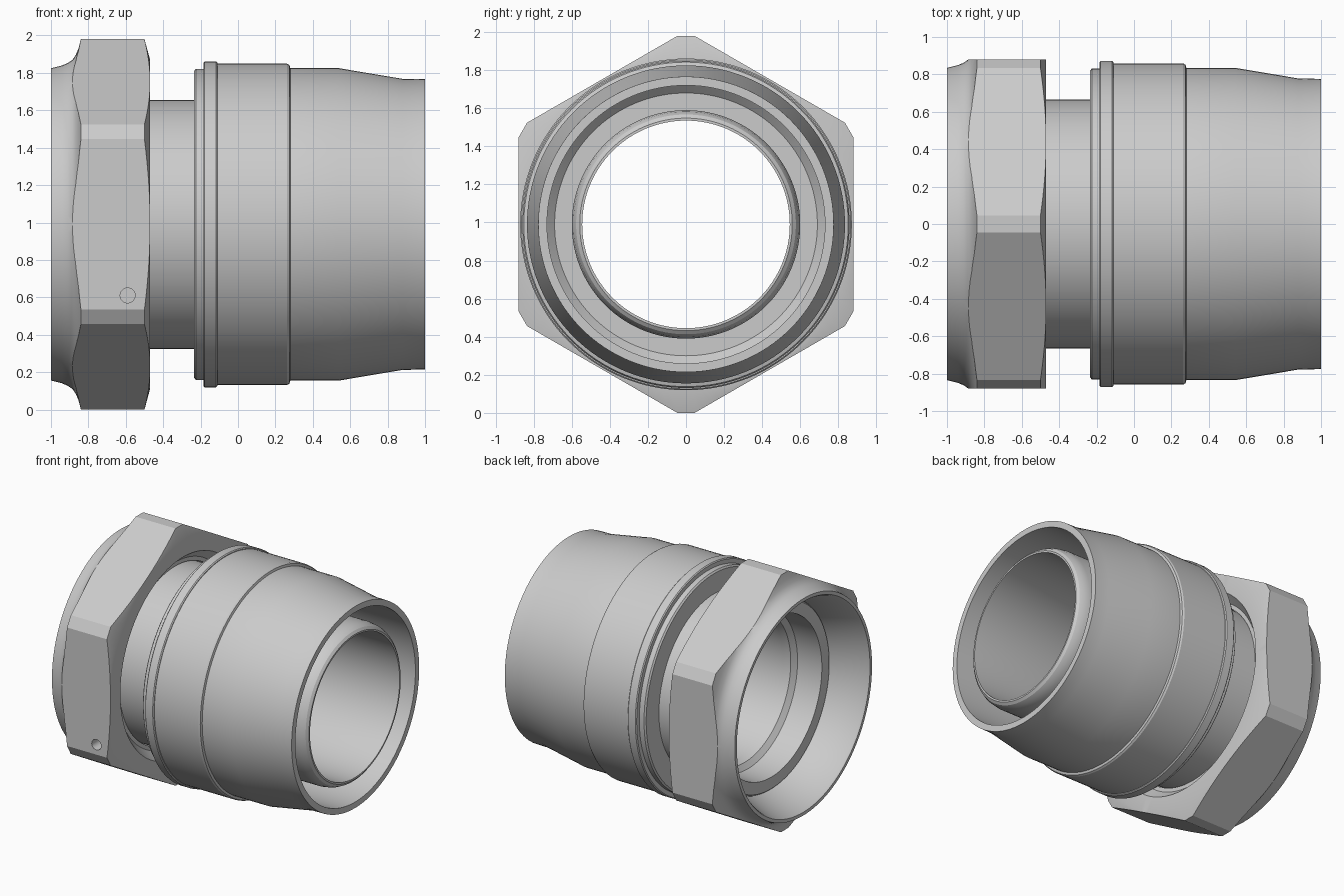
import bpy, bmesh, math

if "Cube" in bpy.data.objects:
    bpy.data.objects.remove(bpy.data.objects["Cube"])

CZ = 0.99      # height of the fitting's axis
SEG = 128


def finish(name, bm):
    bmesh.ops.recalc_face_normals(bm, faces=bm.faces[:])
    me = bpy.data.meshes.new(name)
    bm.to_mesh(me)
    bm.free()
    ob = bpy.data.objects.new(name, me)
    bpy.context.collection.objects.link(ob)
    return ob


def lathe(name, profile):
    """Revolve a closed (x, radius) profile about the x axis."""
    bm = bmesh.new()
    rings = []
    for i in range(SEG):
        a = 2 * math.pi * i / SEG
        rings.append([bm.verts.new((x, r * math.cos(a), CZ + r * math.sin(a)))
                      for x, r in profile])
    n = len(profile)
    for i in range(SEG):
        p, q = rings[i], rings[(i + 1) % SEG]
        for j in range(n):
            k = (j + 1) % n
            bm.faces.new((p[j], p[k], q[k], q[j]))
    return finish(name, bm)


def prism(name, pts, x0, x1):
    """Extrude a (y, z) outline along x."""
    bm = bmesh.new()
    a = [bm.verts.new((x0, y, z)) for y, z in pts]
    b = [bm.verts.new((x1, y, z)) for y, z in pts]
    bm.faces.new(a)
    bm.faces.new(b[::-1])
    for i in range(len(pts)):
        j = (i + 1) % len(pts)
        bm.faces.new((a[i], a[j], b[j], b[i]))
    return finish(name, bm)


def boolean(ob, cutter, op):
    m = ob.modifiers.new(op, 'BOOLEAN')
    m.operation, m.object, m.solver = op, cutter, 'EXACT'
    bpy.context.view_layer.objects.active = ob
    bpy.ops.object.modifier_apply(modifier=m.name)
    bpy.data.objects.remove(cutter)


def smooth(ob, deg):
    bpy.ops.object.select_all(action='DESELECT')
    ob.select_set(True)
    bpy.context.view_layer.objects.active = ob
    bpy.ops.object.shade_smooth_by_angle(angle=math.radians(deg))


# Union nut: turned blank trimmed by a hexagon with cut corners
nut = lathe("hex_nut", [
    (-1.0, 0.835), (-0.94, 0.85), (-0.91, 0.863), (-0.885, 0.88),
    (-0.868, 0.905), (-0.853, 0.94), (-0.84, 0.99), (-0.825, 1.06),
    (-0.519, 1.06), (-0.47, 0.88), (-0.47, 0.76), (-0.54, 0.70),
    (-0.54, 0.67), (-0.62, 0.67), (-0.62, 0.71), (-0.74, 0.71),
    (-0.985, 0.80), (-1.0, 0.81)])
outline = []
for k in range(6):
    c = math.radians(30 + 60 * k)
    for w in (-0.045, 0.045):
        outline.append((0.99 * math.cos(c) - w * math.sin(c),
                        CZ + 0.99 * math.sin(c) + w * math.cos(c)))
boolean(nut, prism("hex_cutter", outline, -1.2, -0.2), 'INTERSECT')

# Small drilled hole in the front flat
hole = [(0.04 * math.cos(math.pi * i / 16), 0.04 * math.sin(math.pi * i / 16))
        for i in range(32)]
drill = prism("drill_cutter", hole, -0.1, 0.1)
drill.rotation_euler = (0, 0, math.pi / 2)
drill.location = (-0.59, -0.88, 0.61)
bpy.context.view_layer.update()
boolean(nut, drill, 'DIFFERENCE')

# Inner sleeve: flange in the nut, neck and rounded tip
sleeve = lathe("inner_sleeve", [
    (-0.73, 0.61), (-0.73, 0.70), (-0.72, 0.709), (-0.62, 0.709),
    (-0.62, 0.665), (-0.2, 0.665), (-0.2, 0.60), (0.90, 0.60),
    (0.95, 0.592), (0.98, 0.577), (0.995, 0.558), (0.995, 0.545),
    (-0.45, 0.545), (-0.50, 0.56), (-0.53, 0.60)])

# Outer body: ringed collar, shoulder, tapered weld end, annular groove
body = lathe("outer_body", [
    (-0.235, 0.66), (-0.235, 0.82), (-0.225, 0.832), (-0.185, 0.832),
    (-0.185, 0.864), (-0.178, 0.871), (-0.117, 0.871), (-0.11, 0.864),
    (-0.11, 0.859), (0.262, 0.859), (0.275, 0.852), (0.28, 0.835),
    (0.54, 0.835), (0.88, 0.778), (1.0, 0.776), (1.0, 0.73),
    (0.40, 0.73), (0.36, 0.69), (0.36, 0.595), (-0.2, 0.595), (-0.2, 0.66)])

for ob in (nut, sleeve, body):
    smooth(ob, 22)
